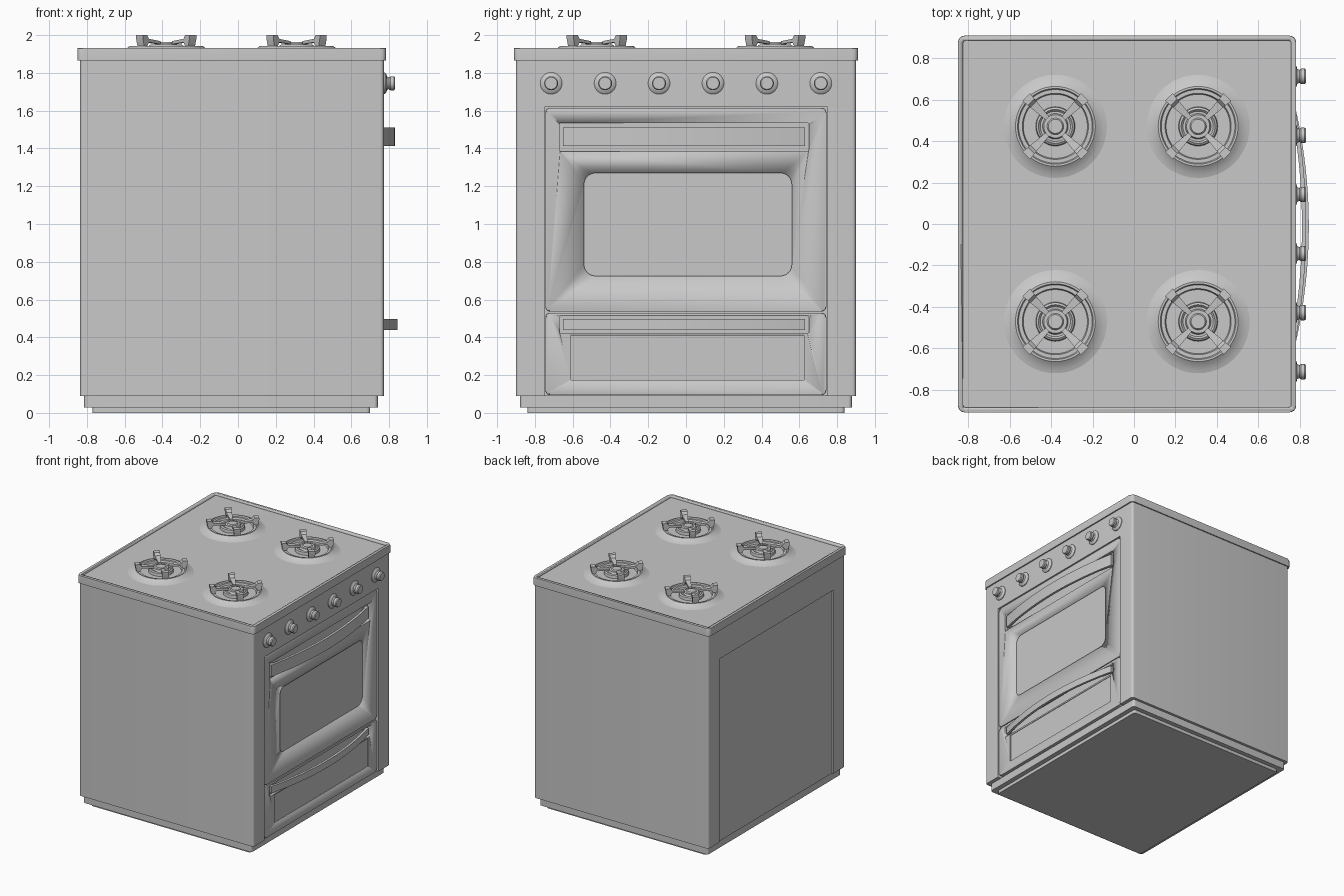
import bpy, bmesh
from math import pi, cos, sin
from mathutils import Matrix

old = bpy.data.objects.get("Cube")
if old:
    bpy.data.objects.remove(old, do_unlink=True)

metal = bpy.data.materials.new("plain grey enamel")
metal.use_nodes = True
GREY = (0.58, 0.58, 0.58, 1)
metal.diffuse_color = GREY
metal.node_tree.nodes["Principled BSDF"].inputs["Base Color"].default_value = GREY


def select(ob):
    bpy.ops.object.select_all(action='DESELECT')
    ob.select_set(True)
    bpy.context.view_layer.objects.active = ob


def finish(bm, name):
    bmesh.ops.recalc_face_normals(bm, faces=bm.faces)
    mesh = bpy.data.meshes.new(name)
    bm.to_mesh(mesh)
    bm.free()
    mesh.materials.append(metal)
    ob = bpy.data.objects.new(name, mesh)
    bpy.context.collection.objects.link(ob)
    select(ob)
    bpy.ops.object.shade_smooth_by_angle(angle=pi / 6)
    return ob


def rounded(u0, u1, v0, v1, r=0.0, corners=(1, 1, 1, 1)):
    """Rectangle outline, with the chosen corners rounded."""
    pts = []
    spots = ((u1, v1, -1, -1), (u0, v1, 1, -1), (u0, v0, 1, 1), (u1, v0, -1, 1))
    for k, (u, v, su, sv) in enumerate(spots):
        if r and corners[k]:
            for i in range(7):
                a = pi / 2 * (k + i / 6)
                pts.append((u + su * r + r * cos(a), v + sv * r + r * sin(a)))
        else:
            pts.append((u, v))
    return pts


def prism(name, outline, lo, hi, axis="z", bevel=0.0):
    """Outline in the plane across the axis, drawn out from lo to hi."""
    place = {"z": lambda u, v, w: (u, v, w), "x": lambda u, v, w: (w, u, v)}[axis]
    bm = bmesh.new()
    low = [bm.verts.new(place(u, v, lo)) for u, v in outline]
    high = [bm.verts.new(place(u, v, hi)) for u, v in outline]
    bm.faces.new(low)
    top = bm.faces.new(high)
    n = len(outline)
    for i in range(n):
        j = (i + 1) % n
        bm.faces.new((low[i], low[j], high[j], high[i]))
    if bevel:
        bmesh.ops.bevel(bm, geom=list(top.edges), offset=bevel, segments=2,
                        profile=0.5, affect='EDGES')
    return finish(bm, name)


def cut(ob, cutter):
    select(ob)
    mod = ob.modifiers.new("cut", 'BOOLEAN')
    mod.operation = 'DIFFERENCE'
    mod.solver = 'EXACT'
    mod.object = cutter
    bpy.ops.object.modifier_apply(modifier=mod.name)
    bpy.data.objects.remove(cutter, do_unlink=True)


def lathe(name, profile, place, steps=48):
    """Revolve (radius, height) points about the local z axis."""
    bm = bmesh.new()
    verts = [bm.verts.new((r, 0, z)) for r, z in profile]
    edges = [bm.edges.new(p) for p in zip(verts, verts[1:])]
    bmesh.ops.spin(bm, geom=verts + edges, cent=(0, 0, 0), axis=(0, 0, 1),
                   angle=2 * pi, steps=steps)
    bmesh.ops.remove_doubles(bm, verts=bm.verts, dist=1e-5)
    bm.transform(place)
    return finish(bm, name)


BACK, FRONT = -0.836, 0.772
OPEN, HEAD = 0.75, 1.62      # half width and top of the door opening

# Plinth and body shell
prism("foot_plate", rounded(-0.77, 0.70, -0.84, 0.84, 0.02), 0, 0.03)
prism("plinth", rounded(-0.815, 0.74, -0.878, 0.878, 0.02), 0.028, 0.092)
prism("control_housing", rounded(BACK, FRONT, -0.9, 0.9, 0.02), HEAD, 1.868)
prism("left_side", rounded(BACK, FRONT, OPEN, 0.9, 0.02, (1, 1, 0, 0)), 0.09, HEAD)
prism("right_side", rounded(BACK, FRONT, -0.9, -OPEN, 0.02, (0, 0, 1, 1)), 0.09, HEAD)
prism("inner_body", rounded(BACK + 0.012, 0.70, -OPEN, OPEN), 0.09, HEAD)

# Cooktop with a raised lip
cooktop = prism("cooktop", rounded(-0.85, 0.783, -0.91, 0.91, 0.03), 1.866, 1.932, bevel=0.008)
cut(cooktop, prism("cutter", rounded(-0.826, 0.759, -0.886, 0.886, 0.012), 1.915, 2.0))

# Oven door with window and handle recesses
DOOR = 0.764
door = prism("oven_door", rounded(-0.745, 0.743, 0.537, 1.615, 0.025), 0.69, DOOR, "x", 0.008)
cut(door, prism("cutter", rounded(-0.54, 0.56, 0.725, 1.27, 0.06), DOOR - 0.008, 0.9, "x"))
cut(door, prism("cutter", rounded(-0.67, 0.65, 1.385, 1.535, 0.008), DOOR - 0.025, 0.9, "x"))

# Storage drawer with panel and handle recesses
drawer = prism("drawer", rounded(-0.745, 0.743, 0.095, 0.53, 0.025), 0.69, DOOR, "x", 0.008)
cut(drawer, prism("cutter", rounded(-0.61, 0.625, 0.175, 0.41), DOOR - 0.008, 0.9, "x"))
cut(drawer, prism("cutter", rounded(-0.67, 0.65, 0.42, 0.512, 0.008), DOOR - 0.025, 0.9, "x"))


# Bowed handles with end blocks
def handle(name, z0, z1, peak):
    mid, half, n = -0.01, 0.64, 24
    outer, inner = [], []
    for i in range(n + 1):
        t = 2 * i / n - 1
        x = DOOR + (peak - DOOR) * (1 - t * t)
        outer.append((x, mid + half * t))
        inner.append((x - 0.02, mid + half * t))
    prism(name, outer + inner[::-1], z0, z1)
    for side, label in ((1, "left"), (-1, "right")):
        y = sorted((mid + side * half, mid + side * (half - 0.035)))
        prism(f"{name}_{label}_block", rounded(DOOR - 0.03, DOOR, *y), z0, z1)


handle("door_handle", 1.412, 1.51, 0.832)
handle("drawer_handle", 0.44, 0.497, 0.845)

# Control knobs
knob = [(0, 0), (0.058, 0), (0.058, 0.006), (0.05, 0.014), (0.036, 0.018),
        (0.031, 0.028), (0.037, 0.036), (0.037, 0.054), (0.032, 0.061), (0, 0.061)]
for i in range(6):
    spot = Matrix.Translation((FRONT - 0.001, (i - 2.5) * 0.2855, 1.745))
    lathe(f"knob_{i + 1}", knob, spot @ Matrix.Rotation(pi / 2, 4, 'Y'), 32)

# Burners: raised pan, ring, cap and four-pronged grate
pan = [(0.26, 1.912), (0.235, 1.919), (0.21, 1.93), (0.193, 1.943), (0.183, 1.943),
       (0.178, 1.934), (0.16, 1.934), (0.155, 1.92), (0.095, 1.92), (0.092, 1.943),
       (0.082, 1.95), (0.073, 1.94), (0.062, 1.94), (0.056, 1.955), (0.04, 1.955),
       (0.034, 1.963), (0, 1.963)]
prong = [(0.055, 1.952), (0.055, 1.968), (0.15, 1.98), (0.165, 2.0), (0.2, 2.0),
         (0.2, 1.982), (0.19, 1.94), (0.165, 1.94), (0.15, 1.962)]


def grate(name, x, y):
    bm = bmesh.new()
    for k in range(4):
        turn = Matrix.Translation((x, y, 0)) @ Matrix.Rotation(pi / 4 + k * pi / 2, 4, 'Z')
        sides = []
        for s in (-1, 1):
            ring = [bm.verts.new((r, s * (0.006 + 0.1 * r), z)) for r, z in prong]
            bmesh.ops.transform(bm, matrix=turn, verts=ring)
            bm.faces.new(ring)
            sides.append(ring)
        a, b = sides
        for i in range(len(prong)):
            j = (i + 1) % len(prong)
            bm.faces.new((a[i], a[j], b[j], b[i]))
    finish(bm, name)


for bx, depth in ((-0.38, "back"), (0.31, "front")):
    for by, side in ((-0.472, "right"), (0.472, "left")):
        lathe(f"{depth}_{side}_burner", pan, Matrix.Translation((bx, by, 0)))
        grate(f"{depth}_{side}_grate", bx, by)
